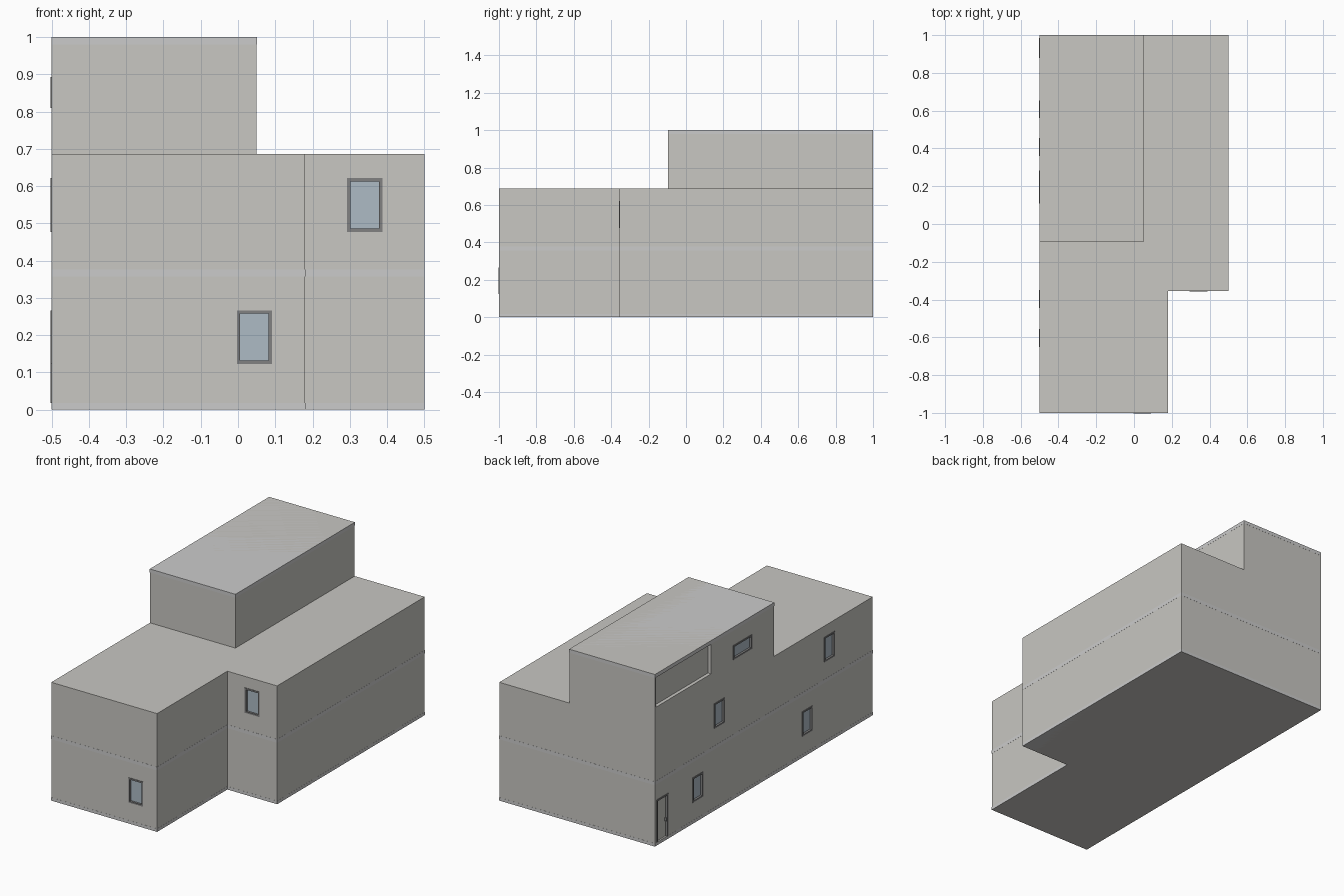
import bpy, bmesh

if "Cube" in bpy.data.objects:
    bpy.data.objects.remove(bpy.data.objects["Cube"])

def material(name, r, g, b):
    m = bpy.data.materials.new(name)
    m.diffuse_color = (r, g, b, 1)
    m.use_nodes = True
    m.node_tree.nodes["Principled BSDF"].inputs["Base Color"].default_value = m.diffuse_color
    return m

GLASS = material("glass", 0.42, 0.50, 0.56)
FRAME = material("frame_grey", 0.22, 0.22, 0.22)
BAND = material("slab_grey", 0.54, 0.54, 0.52)
WALL = material("wall_grey", 0.58, 0.57, 0.54)

def finish(bm, name, mat=None):
    bmesh.ops.recalc_face_normals(bm, faces=bm.faces)
    me = bpy.data.meshes.new(name)
    bm.to_mesh(me)
    bm.free()
    ob = bpy.data.objects.new(name, me)
    bpy.context.collection.objects.link(ob)
    if mat:
        me.materials.append(mat)
    return ob

def boxes(name, pairs, mat=None):
    """One object made of boxes given as opposite corners."""
    bm = bmesh.new()
    for a, b in pairs:
        vs = bmesh.ops.create_cube(bm, size=1)["verts"]
        for v in vs:
            v.co = [(p + q) / 2 + c * abs(q - p) for p, q, c in zip(a, b, v.co)]
    return finish(bm, name, mat)

def prism(name, pts, z0, z1, mat=None):
    """Footprint extruded between two heights."""
    bm = bmesh.new()
    f = bm.faces.new([bm.verts.new((x, y, z0)) for x, y in pts])
    top = bmesh.ops.extrude_face_region(bm, geom=[f])["geom"]
    for v in top:
        if isinstance(v, bmesh.types.BMVert):
            v.co.z = z1
    return finish(bm, name, mat)

def cut(ob, pairs):
    c = boxes(ob.name + "_cutter", pairs)
    c.hide_render = True
    c.hide_viewport = True
    c.display_type = 'WIRE'
    m = ob.modifiers.new("openings", 'BOOLEAN')
    m.operation, m.solver, m.object = 'DIFFERENCE', 'EXACT', c

def on_wall(side, plane):
    """Maps (along, outward, up) to world space for a front or left wall."""
    if side == "front":
        return lambda u, d, z: (u, plane - d, z)
    return lambda u, d, z: (plane - d, u, z)

DEPTH, T = 0.02, 0.009

def opening(name, side, plane, u0, u1, z0, z1, door=False, leaf=GLASS):
    """Frame and pane or leaf; returns the box to cut from the wall."""
    P = on_wall(side, plane)
    o = 0.003
    bars = [(u0, u0 + T, z0, z1), (u1 - T, u1, z0, z1), (u0 + T, u1 - T, z1 - T, z1)]
    if not door:
        bars.append((u0 + T, u1 - T, z0, z0 + T))
    boxes(name + "_frame", [(P(a, -DEPTH, c), P(b, o, d)) for a, b, c, d in bars], FRAME)
    zl = z0 if door else z0 + T
    boxes(name + ("_leaf" if door else "_pane"),
          [(P(u0 + T, -0.014, zl), P(u1 - T, -0.009, z1 - T))], leaf)
    if door:
        boxes(name + "_handle", [(P(u0 + 0.014, -0.009, z0 + 0.09),
                                  P(u0 + 0.018, 0.003, z0 + 0.11))], FRAME)
    return (P(u0, -DEPTH, z0), P(u1, 0.05, z1))

# Main bodies
L_PLAN = [(-.5, -1), (.18, -1), (.18, -.355), (.5, -.355), (.5, 1), (-.5, 1)]
U_PLAN = [(-.5, -.095), (.05, -.095), (.05, 1), (-.5, 1)]
ROOF = 0.687
lower = prism("lower_storeys", L_PLAN, 0, ROOF, WALL)
upper = prism("upper_storey", U_PLAN, ROOF, 1, WALL)

# Floor slab bands, a hair proud of the walls
def band(name, plan, z0, z1):
    e = 0.0006
    cx = min(p[0] for p in plan)
    y0 = min(p[1] for p in plan)
    pts = [(x - e if x == cx else x + e, y + e if y == 1 else y - e) for x, y in plan]
    prism(name, pts, z0, z1, BAND)

band("ground_slab", L_PLAN, 0, 0.018)
band("middle_slab", L_PLAN, 0.357, 0.377)
band("roof_slab", U_PLAN, 0.98, 1)

# Lower windows: the two storeys share sill and head heights
LOW, HIGH = (0.123, 0.267), (0.477, 0.622)
cuts = [
    opening("front_window", "front", -1, -0.003, 0.091, *LOW),
    opening("setback_window", "front", -.355, 0.293, 0.388, *HIGH),
    opening("entrance_door", "left", -.5, 0.88, 0.985, 0.018, 0.265, True, WALL),
]
for i, (y, zs) in enumerate([(0.56, LOW), (-0.445, LOW), (0.36, HIGH), (-0.65, HIGH)]):
    cuts.append(opening(f"side_window_{i + 1}", "left", -.5, y, y + 0.095, *zs))
cut(lower, cuts)

# Upper strip window, recessed loggia and the loggia door
BACK, FLOOR = -0.346, 0.705
cuts = [
    opening("upper_window", "left", -.5, 0.108, 0.282, 0.81, 0.893),
    ((-0.48, 0.484, FLOOR), (BACK, 0.988, 0.978)),
    ((-0.55, 0.484, 0.806), (-0.47, 0.988, 0.978)),
]
door = opening("loggia_door", "left", BACK, 0.685, 0.785, FLOOR, 0.95, True)
cuts.append((door[0], (BACK - 0.02, *door[1][1:])))
cut(upper, cuts)
